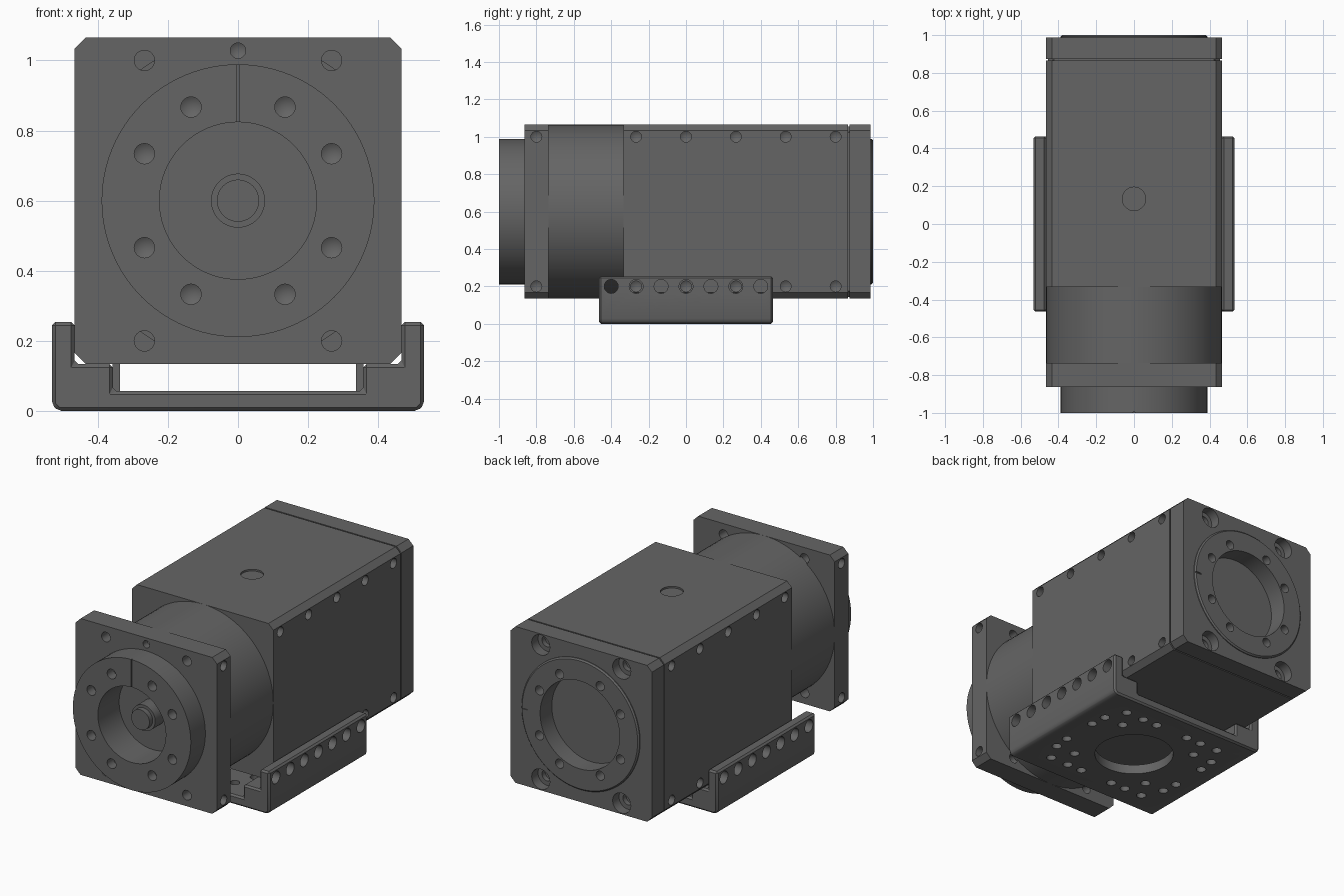
import bpy, bmesh, math
from mathutils import Vector, Matrix

cube = bpy.data.objects.get("Cube")
if cube:
    bpy.data.objects.remove(cube, do_unlink=True)

metal = bpy.data.materials.new("dark grey metal")
metal.use_nodes = True
grey = (0.13, 0.13, 0.13, 1)
metal.diffuse_color = grey
metal.node_tree.nodes["Principled BSDF"].inputs["Base Color"].default_value = grey

AXIS_Z = 0.6      # height of the turning axis
HALF = 0.466      # half width of the square housing
FRONT, BACK = Vector((0, -1, 0)), Vector((0, 1, 0))


def lathe(bm, profile, origin, axis, n=64):
    """Revolve (radius, distance) points round an axis; closed at radius 0."""
    turn = Vector(axis).to_track_quat('Z', 'Y').to_matrix().to_4x4()
    mat = Matrix.Translation(origin) @ turn
    rings = []
    for r, t in profile:
        if r == 0:
            rings.append([bm.verts.new(mat @ Vector((0, 0, t)))])
        else:
            rings.append([bm.verts.new(mat @ Vector((r * math.cos(a), r * math.sin(a), t)))
                          for a in (math.tau * i / n for i in range(n))])
    for a, b in zip(rings, rings[1:]):
        for i in range(n):
            j = (i + 1) % n
            if len(a) == 1:
                bm.faces.new((a[0], b[i], b[j]))
            elif len(b) == 1:
                bm.faces.new((a[i], a[j], b[0]))
            else:
                bm.faces.new((a[i], a[j], b[j], b[i]))


def rod(bm, r, origin, axis, t0, t1, n=64):
    lathe(bm, [(0, t0), (r, t0), (r, t1), (0, t1)], origin, axis, n)


def drill(bm, r, origin, axis, depth=0.06):
    """Blind drilled hole with a conical end; axis points out of the surface."""
    lathe(bm, [(0, 0.02), (r, 0.02), (r, -depth), (0, -depth - r * 0.6)], origin, axis, 24)


def prism(bm, points, y0, y1):
    """Extrude an x/z outline along y."""
    a, b = ([bm.verts.new((x, y, z)) for x, z in points] for y in (y0, y1))
    bm.faces.new(a)
    bm.faces.new(b[::-1])
    for i in range(len(a)):
        j = (i + 1) % len(a)
        bm.faces.new((a[i], b[i], b[j], a[j]))


def box(bm, x0, x1, y0, y1, z0, z1):
    prism(bm, [(x0, z0), (x1, z0), (x1, z1), (x0, z1)], y0, y1)


def square(h, c=0.032):
    """Square outline with chamfered corners around the axis."""
    k = h - c
    pts = [(h, k), (k, h), (-k, h), (-h, k), (-h, -k), (-k, -h), (k, -h), (h, -k)]
    return [(x, z + AXIS_Z) for x, z in pts]


def make(name, bm, cutter=None, bevel=0):
    def to_object(label, source):
        bmesh.ops.recalc_face_normals(source, faces=source.faces)
        mesh = bpy.data.meshes.new(label)
        source.to_mesh(mesh)
        source.free()
        mesh.materials.append(metal)
        ob = bpy.data.objects.new(label, mesh)
        bpy.context.collection.objects.link(ob)
        return ob
    ob = to_object(name, bm)
    bpy.ops.object.select_all(action='DESELECT')
    bpy.context.view_layer.objects.active = ob
    ob.select_set(True)
    if bevel:
        mod = ob.modifiers.new("edges", 'BEVEL')
        mod.width, mod.segments = bevel, 1
        bpy.ops.object.modifier_apply(modifier=mod.name)
    if cutter:
        tool = to_object(name + "_cutter", cutter)
        tool.hide_render = True
        mod = ob.modifiers.new("holes", 'BOOLEAN')
        mod.operation, mod.solver, mod.object = 'DIFFERENCE', 'EXACT', tool
        bpy.ops.object.modifier_apply(modifier=mod.name)
        bpy.data.objects.remove(tool, do_unlink=True)
    bpy.ops.object.shade_smooth_by_angle(angle=math.radians(25))
    return ob


CORNERS = [(sx, sz) for sx in (-1, 1) for sz in (-1, 1)]
BOLT_CIRCLE = [(sx * x, sz * z) for sx, sz in CORNERS for x, z in ((0.134, 0.267), (0.267, 0.134))]
axis_point = Vector((0, 0, AXIS_Z))


def side_holes(cut, ys):
    for sx, sz in CORNERS:
        for y in ys:
            drill(cut, 0.029, (sx * HALF, y, AXIS_Z + sz * 0.4), (sx, 0, 0), 0.04)


# Main housing with side screw holes and a shallow round plug on top
bm, cut = bmesh.new(), bmesh.new()
prism(bm, square(HALF), -0.333, 0.866)
side_holes(cut, (-0.267, 0, 0.267, 0.533, 0.8))
rod(cut, 0.062, (0, 0.133, AXIS_Z + HALF), (0, 0, 1), -0.01, 0.02, 40)
make("main_housing", bm, cut)

# Narrow seam between the housing and the rear cap
bm = bmesh.new()
prism(bm, square(HALF - 0.01), 0.85, 0.885)
make("cap_seam", bm)

# Rear cap with counterbored corner holes
bm, cut = bmesh.new(), bmesh.new()
prism(bm, square(HALF), 0.874, 0.987)
rod(cut, 0.35, axis_point, BACK, 0.8, 1.1)
for sx, sz in CORNERS:
    lathe(cut, [(0, 0.02), (0.06, 0.02), (0.06, -0.06), (0.034, -0.06), (0.034, -0.09), (0, -0.09)],
          (sx * 0.267, 0.987, AXIS_Z + sz * 0.4), BACK, 32)
make("rear_cap", bm, cut)

# Rear ring with round opening, bolt circle and index slit
bm, cut = bmesh.new(), bmesh.new()
lathe(bm, [(0, 0.89), (0.262, 0.89), (0.262, 1), (0.381, 1), (0.389, 0.992), (0.389, 0.88), (0, 0.88)],
      axis_point, BACK, 96)
for x, z in BOLT_CIRCLE:
    drill(cut, 0.027, (x, 1, AXIS_Z + z), BACK)
box(cut, 0.345, 0.4, 0.994, 1.02, AXIS_Z - 0.004, AXIS_Z + 0.004)
make("rear_ring", bm, cut)

# Round neck between housing and front flange
bm = bmesh.new()
rod(bm, HALF, axis_point, FRONT, 0.32, 0.745, 96)
make("neck", bm)

# Square front flange with through holes
bm, cut = bmesh.new(), bmesh.new()
prism(bm, square(HALF), -0.863, -0.735)
side_holes(cut, (-0.8,))
for sx, sz in CORNERS:
    rod(cut, 0.029, (sx * 0.267, 0, AXIS_Z + sz * 0.4), FRONT, 0.7, 0.9, 24)
drill(cut, 0.022, (0, -0.863, 1.028), FRONT, 0.04)
rod(cut, 0.34, axis_point, FRONT, 0.755, 0.9)
make("front_flange", bm, cut)

# Front output ring with recess, stepped hub, bolt circle and index slit
bm, cut = bmesh.new(), bmesh.new()
lathe(bm, [(0, 0.92), (0.06, 0.92), (0.06, 0.89), (0.077, 0.89), (0.077, 0.8), (0.224, 0.8), (0.224, 1),
           (0.389, 1), (0.389, 0.85), (0.35, 0.85), (0.35, 0.76), (0, 0.76)], axis_point, FRONT, 96)
for x, z in BOLT_CIRCLE:
    drill(cut, 0.029, (x, -1, AXIS_Z + z), FRONT)
box(cut, -0.004, 0.004, -1.02, -0.994, AXIS_Z + 0.215, AXIS_Z + 0.4)
make("front_ring", bm, cut)

# Cradle bracket: U-shaped extrusion drilled from the sides and below
right = [(0.513, 0), (0.531, 0.018), (0.531, 0.254), (0.466, 0.254), (0.466, 0.134),
         (0.357, 0.134), (0.357, 0.057)]
bm, cut = bmesh.new(), bmesh.new()
prism(bm, right + [(-x, z) for x, z in reversed(right)], -0.464, 0.464)
for sx in (-1, 1):
    for i in range(-3, 4):
        rod(cut, 0.037, (0, i * 0.1333, 0.2), (sx, 0, 0), 0.46, 0.6, 32)
rod(cut, 0.22, (0, 0, 0), (0, 0, 1), -0.05, 0.1)
for sx, sy in CORNERS:
    for x, y in ((0.33, 0.33), (0.39, 0.21), (0.21, 0.33), (0.26, 0.21), (0.11, 0.33), (0.4, 0.11)):
        rod(cut, 0.027, (sx * x, sy * y, 0), (0, 0, 1), -0.05, 0.2, 24)
make("cradle_bracket", bm, cut, bevel=0.01)

# Inner support pads of the bracket
for side, sx in (("right", 1), ("left", -1)):
    bm = bmesh.new()
    x0, x1 = sorted((sx * 0.336, sx * 0.358))
    box(bm, x0, x1, -0.29, 0.29, 0.04, 0.134)
    make("bracket_pad_" + side, bm)
